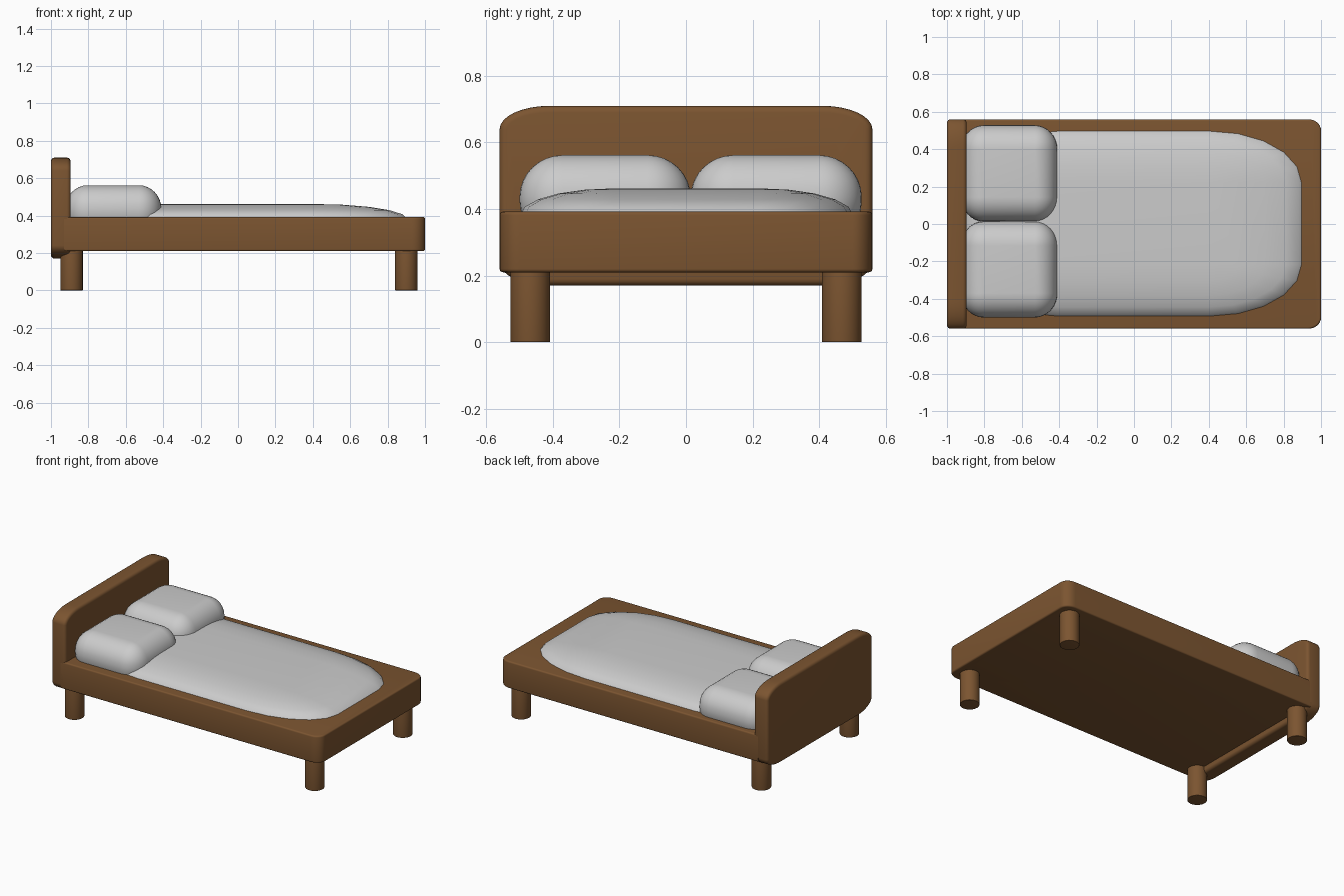
import bpy, bmesh
from math import sin, cos, pi, radians
from mathutils import Vector

if "Cube" in bpy.data.objects:
    bpy.data.objects.remove(bpy.data.objects["Cube"])

wood = bpy.data.materials.new("wood")
wood.diffuse_color = (0.2, 0.09, 0.03, 1)
wood.use_nodes = True
wood.node_tree.nodes["Principled BSDF"].inputs["Base Color"].default_value = wood.diffuse_color


def finish(name, bm, mat=None):
    bmesh.ops.recalc_face_normals(bm, faces=bm.faces)
    me = bpy.data.meshes.new(name)
    bm.to_mesh(me)
    bm.free()
    ob = bpy.data.objects.new(name, me)
    bpy.context.collection.objects.link(ob)
    if mat:
        me.materials.append(mat)
    bpy.ops.object.select_all(action='DESELECT')
    ob.select_set(True)
    bpy.context.view_layer.objects.active = ob
    bpy.ops.object.shade_smooth_by_angle(angle=radians(40))
    return ob


def rounded_rect(u0, u1, v0, v1, corners, n=8):
    """Outline with elliptical corners (ru, rv), counter-clockwise from (u1, v1)."""
    pts = []
    for q, (su, sv) in enumerate([(1, 1), (-1, 1), (-1, -1), (1, -1)]):
        if not corners[q]:
            pts.append((u1 if su > 0 else u0, v1 if sv > 0 else v0))
            continue
        ru, rv = corners[q]
        cu = u1 - ru if su > 0 else u0 + ru
        cv = v1 - rv if sv > 0 else v0 + rv
        for i in range(n + 1):
            a = (q + i / n) * pi / 2
            pts.append((cu + ru * cos(a), cv + rv * sin(a)))
    return pts


def slab(name, points, depth, bevel, mat):
    """Extrude an outline along a vector and round the rims of both faces."""
    bm = bmesh.new()
    base = bm.faces.new([bm.verts.new(p) for p in points])
    top = bmesh.ops.extrude_face_region(bm, geom=[base], use_keep_orig=True)["geom"]
    bmesh.ops.translate(bm, vec=depth, verts=[g for g in top if isinstance(g, bmesh.types.BMVert)])
    cap = [g for g in top if isinstance(g, bmesh.types.BMFace)][0]
    rims = list({e for f in (base, cap) for e in f.edges})
    bmesh.ops.bevel(bm, geom=rims, offset=bevel, segments=4, profile=0.5, affect='EDGES')
    return finish(name, bm, mat)


def cushion(name, centre, half, radii, n=6):
    """Box whose corners are ellipsoid octants."""
    bm = bmesh.new()
    core = [h - r for h, r in zip(half, radii)]
    signs = [(1, 1), (-1, 1), (-1, -1), (1, -1)]
    rings = []
    for sz in (-1, 1):
        for j in range(n + 1):
            lat = (j / n if sz > 0 else 1 - j / n) * pi / 2
            ring = []
            for q, (sx, sy) in enumerate(signs):
                for i in range(n + 1):
                    a = (q + i / n) * pi / 2
                    p = Vector((sx * core[0] + radii[0] * cos(a) * cos(lat),
                                sy * core[1] + radii[1] * sin(a) * cos(lat),
                                sz * (core[2] + radii[2] * sin(lat))))
                    ring.append(bm.verts.new(p + Vector(centre)))
            rings.append(ring)
    for a, b in zip(rings, rings[1:]):
        for i in range(len(a)):
            k = (i + 1) % len(a)
            bm.faces.new((a[i], a[k], b[k], b[i]))
    bm.faces.new(rings[0])
    bm.faces.new(rings[-1])
    bmesh.ops.remove_doubles(bm, verts=bm.verts, dist=1e-5)
    return finish(name, bm)


# Bed frame, rounded at the foot end
c = (0.07, 0.06)
plan = rounded_rect(-0.93, 1, -0.56, 0.56, [c, None, None, c])
slab("bed_frame", [(x, y, 0.21) for x, y in plan], (0, 0, 0.182), 0.01, wood)

# Headboard with soft corners
c = (0.15, 0.07)
board = rounded_rect(-0.56, 0.56, 0.17, 0.71, [c] * 4)
slab("headboard", [(-1, y, z) for y, z in board], (0.105, 0, 0), 0.02, wood)

# Legs
for end, x in (("head", -0.89), ("foot", 0.9)):
    for side, y in (("left", 0.468), ("right", -0.468)):
        ring = [(x + 0.06 * cos(i * pi / 12), y + 0.06 * sin(i * pi / 12), 0) for i in range(24)]
        slab(f"{end}_{side}_leg", ring, (0, 0, 0.25), 0.003, wood)

# Mattress and pillows
cushion("mattress", (0, 0.002, 0.382), (0.905, 0.5, 0.08), (0.5, 0.28, 0.08), 5)
for side, y in (("left", 0.271), ("right", -0.243)):
    cushion(f"{side}_pillow", (-0.667, y, 0.43), (0.257, 0.257, 0.132), (0.12, 0.13, 0.125), 8)
